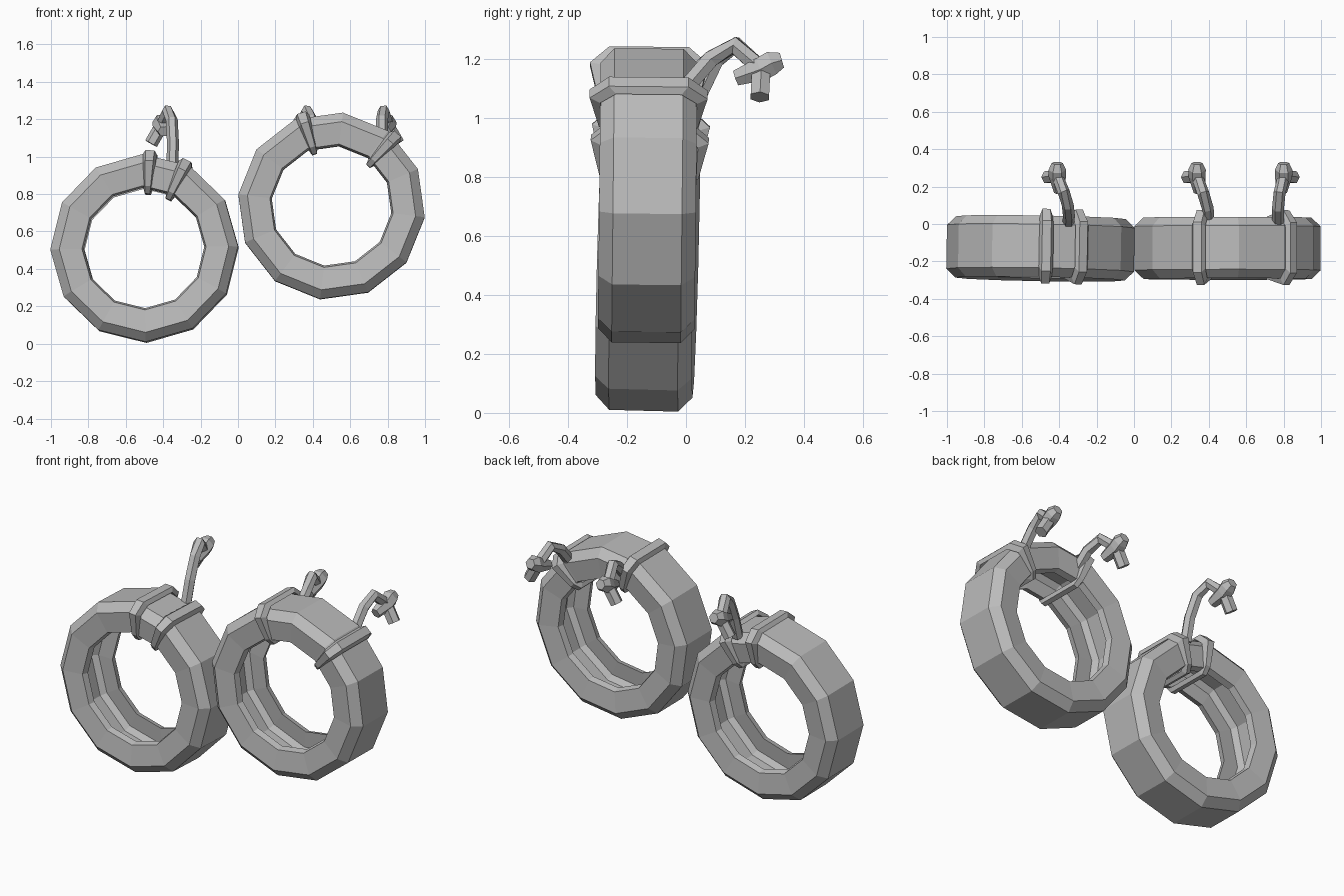
import bpy, bmesh
from math import radians, cos, sin, pi
from mathutils import Vector, Matrix, Euler

if "Cube" in bpy.data.objects:
    bpy.data.objects.remove(bpy.data.objects["Cube"], do_unlink=True)

grey = bpy.data.materials.new("plain_grey")
grey.use_nodes = True
grey.diffuse_color = (0.5, 0.5, 0.5, 1)
grey.node_tree.nodes["Principled BSDF"].inputs["Base Color"].default_value = (0.5, 0.5, 0.5, 1)


def skin(name, rings, closed, matrix=Matrix()):
    """Bridge equal rings of points into a flat-shaded mesh, looped or capped."""
    bm = bmesh.new()
    loops = [[bm.verts.new(p) for p in ring] for ring in rings]
    n = len(loops[0])
    pairs = list(zip(loops, loops[1:] + loops[:1])) if closed else list(zip(loops, loops[1:]))
    for a, b in pairs:
        for i in range(n):
            j = (i + 1) % n
            bm.faces.new((a[i], a[j], b[j], b[i]))
    if not closed:
        bm.faces.new(loops[0])
        bm.faces.new(loops[-1])
    bmesh.ops.recalc_face_normals(bm, faces=bm.faces)
    mesh = bpy.data.meshes.new(name)
    bm.to_mesh(mesh)
    bm.free()
    mesh.materials.append(grey)
    obj = bpy.data.objects.new(name, mesh)
    obj.matrix_world = matrix
    bpy.context.collection.objects.link(obj)


def mirrored(half):
    """Complete a (radius, depth) profile on the other side of the tyre."""
    return half + [(r, -y) for r, y in reversed(half)]


# Hollow tyre section and the strap section around it
TYRE = mirrored([(0.502, 0.117), (0.453, 0.164), (0.332, 0.15), (0.322, 0.112),
                 (0.42, 0.12), (0.45, 0.095)])
STRAP = mirrored([(0.523, 0.135), (0.466, 0.2), (0.33, 0.168), (0.29, 0.133)])


def tyre(name, matrix, turn):
    rings = []
    for k in range(12):
        a = radians(turn + 30 * k)
        rings.append([(r * cos(a), y, r * sin(a)) for r, y in TYRE])
    skin(name, rings, True, matrix)


def strap(name, matrix, angle):
    """Ridged band wrapped round the tyre section at the given angle."""
    a = radians(angle)
    out, side = Vector((cos(a), 0, sin(a))), Vector((-sin(a), 0, cos(a)))
    rings = []
    for r, y in STRAP:
        width = 0.022 + 0.07 * (r - 0.29)
        inner_r = 0.41 + (r - 0.41) * 0.8
        outer = out * r + Vector((0, y, 0))
        inner = out * inner_r + Vector((0, y * 0.82, 0))
        rings.append([outer - side * width * 0.62, outer + side * width * 0.62,
                      inner + side * width, inner - side * width])
    skin(name, rings, True, matrix)


def tube(name, points, radii, sides=6):
    """Low-poly rope along a path."""
    pts = [Vector(p) for p in points]
    rings = []
    for i, p in enumerate(pts):
        d = (pts[min(i + 1, len(pts) - 1)] - pts[max(i - 1, 0)]).normalized()
        u = d.cross(Vector((1, 0, 0))).normalized()
        v = d.cross(u)
        rings.append([p + radii[i] * (u * sin(2 * pi * k / sides) + v * cos(2 * pi * k / sides))
                      for k in range(sides)])
    skin(name, rings, False)


def rope(name, path, flip):
    """Rope rising behind a tyre, ending in a knot with a rounded head and a stub."""
    tube(name + "_rope", path, [0.032] * len(path))
    x, y, z = path[-1]
    tube(name + "_knot", [(x - flip * 0.012, y - 0.085, z - 0.03), (x, y, z),
                          (x, y + 0.035, z + 0.02), (x, y + 0.07, z + 0.03)],
         [0.03, 0.046, 0.047, 0.03])
    tube(name + "_stub", [(x, y, z), (x + flip * 0.055, y - 0.005, z - 0.095)], [0.036, 0.036])


# Two leaning tyres
left = Matrix.Translation((0.5, -0.13, 0.736)) @ Euler((radians(-0.6), 0, 0)).to_matrix().to_4x4()
right = Matrix.Translation((-0.5, -0.13, 0.509)) @ Euler((radians(-1.5), 0, radians(-1))).to_matrix().to_4x4()
tyre("left_tyre", left, -7)
tyre("right_tyre", right, 1)

# Straps round the tyres
strap("left_tyre_inner_strap", left, 108)
strap("left_tyre_outer_strap", left, 47.5)
strap("right_tyre_outer_strap", right, 86.5)
strap("right_tyre_inner_strap", right, 64)

# Ropes with knots
rope("right_tyre", [(-0.35, 0.01, 0.95), (-0.348, 0.045, 1.08), (-0.354, 0.1, 1.195),
                    (-0.375, 0.17, 1.245), (-0.41, 0.255, 1.165)], -1)
rope("left_tyre_inner", [(0.40, -0.01, 1.11), (0.394, 0.085, 1.2),
                         (0.37, 0.165, 1.245), (0.337, 0.255, 1.165)], -1)
rope("left_tyre_outer", [(0.77, -0.01, 1.09), (0.77, 0.085, 1.2),
                         (0.778, 0.165, 1.245), (0.8, 0.255, 1.165)], 1)
